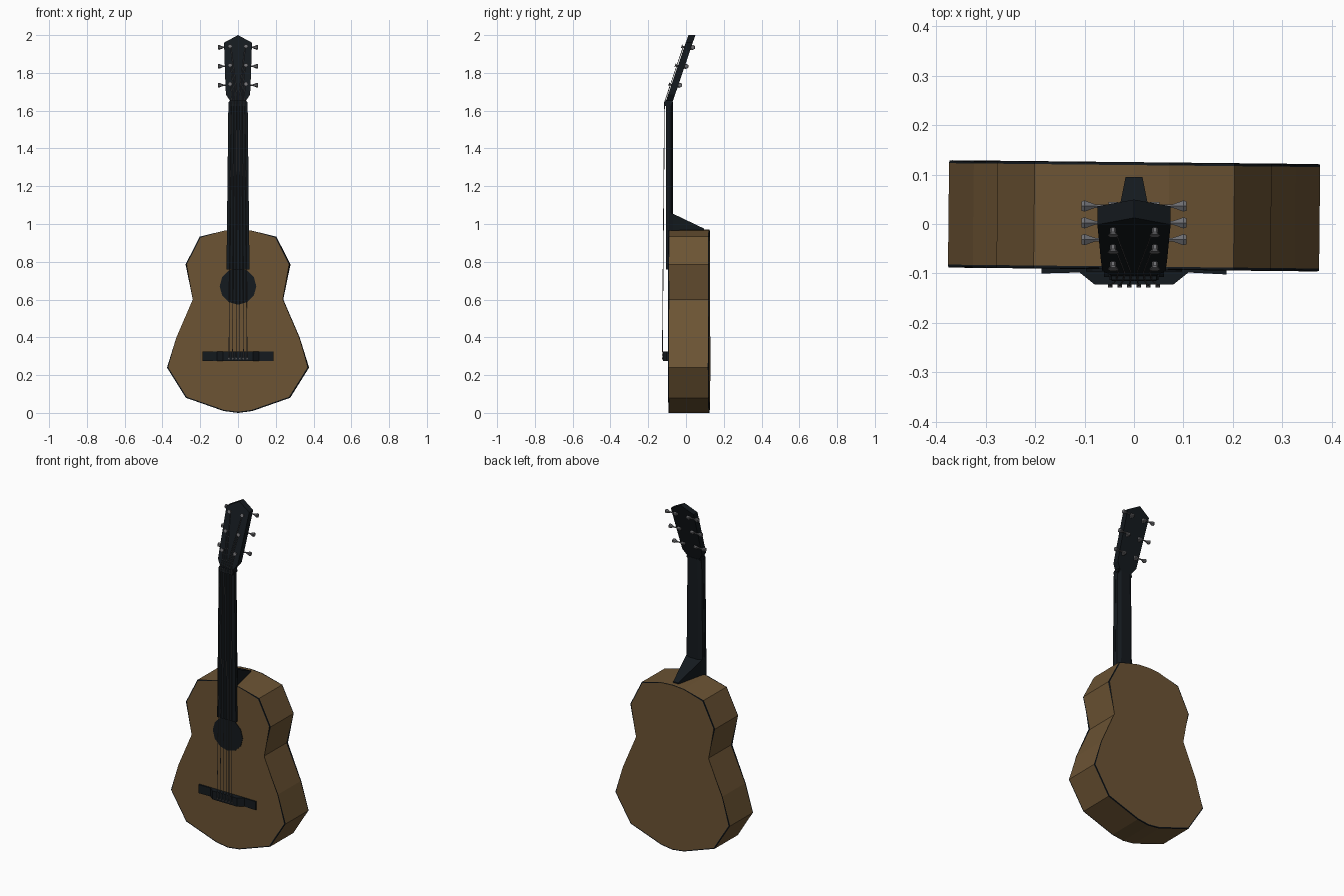
import bpy, bmesh, math
from mathutils import Vector

if "Cube" in bpy.data.objects:
    bpy.data.objects.remove(bpy.data.objects["Cube"])


def material(name, rgb):
    m = bpy.data.materials.new(name)
    m.diffuse_color = (*rgb, 1)
    m.use_nodes = True
    m.node_tree.nodes["Principled BSDF"].inputs["Base Color"].default_value = m.diffuse_color
    return m


WOOD = material("wood", (0.15, 0.088, 0.034))
BLACK = material("black", (0.007, 0.010, 0.013))
METAL = material("metal", (0.16, 0.16, 0.17))
STRING = material("string", (0.08, 0.08, 0.085))


def finish(bm, name, *mats):
    bmesh.ops.recalc_face_normals(bm, faces=bm.faces)
    me = bpy.data.meshes.new(name)
    bm.to_mesh(me)
    bm.free()
    ob = bpy.data.objects.new(name, me)
    for m in mats:
        me.materials.append(m)
    bpy.context.collection.objects.link(ob)
    return ob


def loft(bm, rings):
    # skins equal-length rings and caps both ends
    vs = [[bm.verts.new(p) for p in r] for r in rings]
    n = len(vs[0])
    for a, b in zip(vs, vs[1:]):
        for i in range(n):
            j = (i + 1) % n
            bm.faces.new((a[i], a[j], b[j], b[i]))
    bm.faces.new(vs[0])
    bm.faces.new(vs[-1])


def mirrored(half):
    # closes a half outline, listed from bottom to top, across x = 0
    return half + [(-x, z) for x, z in reversed(half) if x > 0]


def tube(bm, path, radii, sides=6):
    # round rod through points, with one radius per point
    pts = [Vector(p) for p in path]
    rings = []
    for i, p in enumerate(pts):
        d = (pts[min(i + 1, len(pts) - 1)] - pts[max(i - 1, 0)]).normalized()
        u = d.cross(Vector((0, 1, 0)))
        if u.length < 0.1:
            u = Vector((1, 0, 0))
        u.normalize()
        v = d.cross(u)
        rings.append([p + radii[i] * (u * math.cos(t) + v * math.sin(t))
                      for t in (2 * math.pi * k / sides for k in range(sides))])
    loft(bm, rings)


# Body with dark binding along both rims
outline = mirrored([(0, 0), (0.075, 0.01), (0.275, 0.08), (0.375, 0.24), (0.325, 0.40),
                    (0.232, 0.60), (0.277, 0.785), (0.202, 0.933), (0.07, 0.965), (0, 0.97)])
bm = bmesh.new()
loft(bm, [[(x, y, z) for x, z in outline] for y in (-0.092, 0.125)])
rims = [e for e in bm.edges if abs(e.verts[0].co.y - e.verts[1].co.y) < 1e-4]
bmesh.ops.bevel(bm, geom=rims, offset=0.006, offset_type='OFFSET', segments=2,
                profile=0.8, affect='EDGES', material=1)
body = finish(bm, "body", WOOD, BLACK)
body.rotation_euler.z = math.radians(-0.6)

# Sound hole disc
bm = bmesh.new()
ring = [(0.097 * math.cos(k * math.pi / 6), 0.67 + 0.097 * math.sin(k * math.pi / 6))
        for k in range(12)]
loft(bm, [[(x, y, z) for x, z in ring] for y in (-0.096, -0.088)])
finish(bm, "sound_hole", BLACK)

# Bridge: thin wings and a raised middle
bm = bmesh.new()
prof = [(-0.187, -0.088), (-0.187, -0.100), (-0.11, -0.098), (-0.08, -0.122),
        (0.08, -0.122), (0.11, -0.098), (0.187, -0.102), (0.187, -0.088)]
loft(bm, [[(x, y, z) for x, y in prof] for z in (0.275, 0.325)])
finish(bm, "bridge", BLACK)

# Fretboard, tapering towards the nut
bm = bmesh.new()
loft(bm, [[(-w, -0.107, z), (w, -0.107, z), (w, -0.09, z), (-w, -0.09, z)]
          for z, w in ((0.76, 0.061), (1.645, 0.051))])
finish(bm, "fretboard", BLACK)

# Neck with chamfered back
bm = bmesh.new()
loft(bm, [[(-w, -0.092, z), (w, -0.092, z), (w * 0.92, -0.08, z), (w * 0.55, -0.069, z),
           (-w * 0.55, -0.069, z), (-w * 0.92, -0.08, z)]
          for z, w in ((0.95, 0.058), (1.645, 0.05))])
finish(bm, "neck", BLACK)

# Heel wedge joining neck and body
bm = bmesh.new()
loft(bm, [[(-w, y, 0.94), (w, y, 0.94), (w, y, z), (-w, y, z)]
          for y, w, z in ((-0.085, 0.055, 1.06), (-0.07, 0.05, 1.055), (0.095, 0.017, 0.976))])
finish(bm, "heel", BLACK)

# Nut
bm = bmesh.new()
loft(bm, [[(-0.05, y, 1.635), (0.05, y, 1.635), (0.045, y, 1.655), (-0.045, y, 1.655)]
          for y in (-0.113, -0.075)])
finish(bm, "nut", BLACK)


def head_y(z):
    # front surface of the tilted headstock
    return -0.11 + (z - 1.64) * 0.34


# Headstock, leaning back
bm = bmesh.new()
head = mirrored([(0, 1.625), (0.045, 1.625), (0.04, 1.65), (0.064, 1.685), (0.067, 1.75),
                 (0.074, 1.96), (0, 2.0)])
loft(bm, [[(x, head_y(z) + d, z) for x, z in head] for d in (0, 0.037)])
finish(bm, "headstock", BLACK)

# Tuners: post, rear shaft and flared knob, three per side
PEGS = (1.735, 1.835, 1.935)
for s, side in ((-1, "left"), (1, "right")):
    for i, z in enumerate(PEGS):
        bm = bmesh.new()
        y = head_y(z)
        tube(bm, [(s * 0.042, y + 0.045, z - 0.01), (s * 0.042, y - 0.008, z + 0.004),
                  (s * 0.042, y - 0.014, z + 0.006)], [0.006, 0.006, 0.012])
        ky = y + 0.046
        tube(bm, [(s * 0.032, ky, z), (s * 0.052, ky, z)], [0.009, 0.009])
        tube(bm, [(s * a, ky, z) for a in (0.05, 0.078, 0.088, 0.1, 0.106)],
             [0.004, 0.004, 0.008, 0.013, 0.011])
        finish(bm, f"tuner_{side}_{i + 1}", METAL)

# Strings from bridge over nut to posts, with bridge pins
for k in range(6):
    t = (k - 2.5) / 2.5
    s = 1 if t > 0 else -1
    z = PEGS[int(abs(t) * 2.5) * -1 + 2]
    bm = bmesh.new()
    tube(bm, [(t * 0.048, -0.120, 0.285), (t * 0.048, -0.125, 0.31),
              (t * 0.036, -0.114, 1.645), (t * 0.032, head_y(1.69) - 0.005, 1.69),
              (s * 0.038, head_y(z) - 0.006, z)], [0.0018] * 5, 4)
    tube(bm, [(t * 0.048, -0.115, 0.288), (t * 0.048, -0.128, 0.288)], [0.005, 0.005])
    finish(bm, f"string_{k + 1}", STRING)
